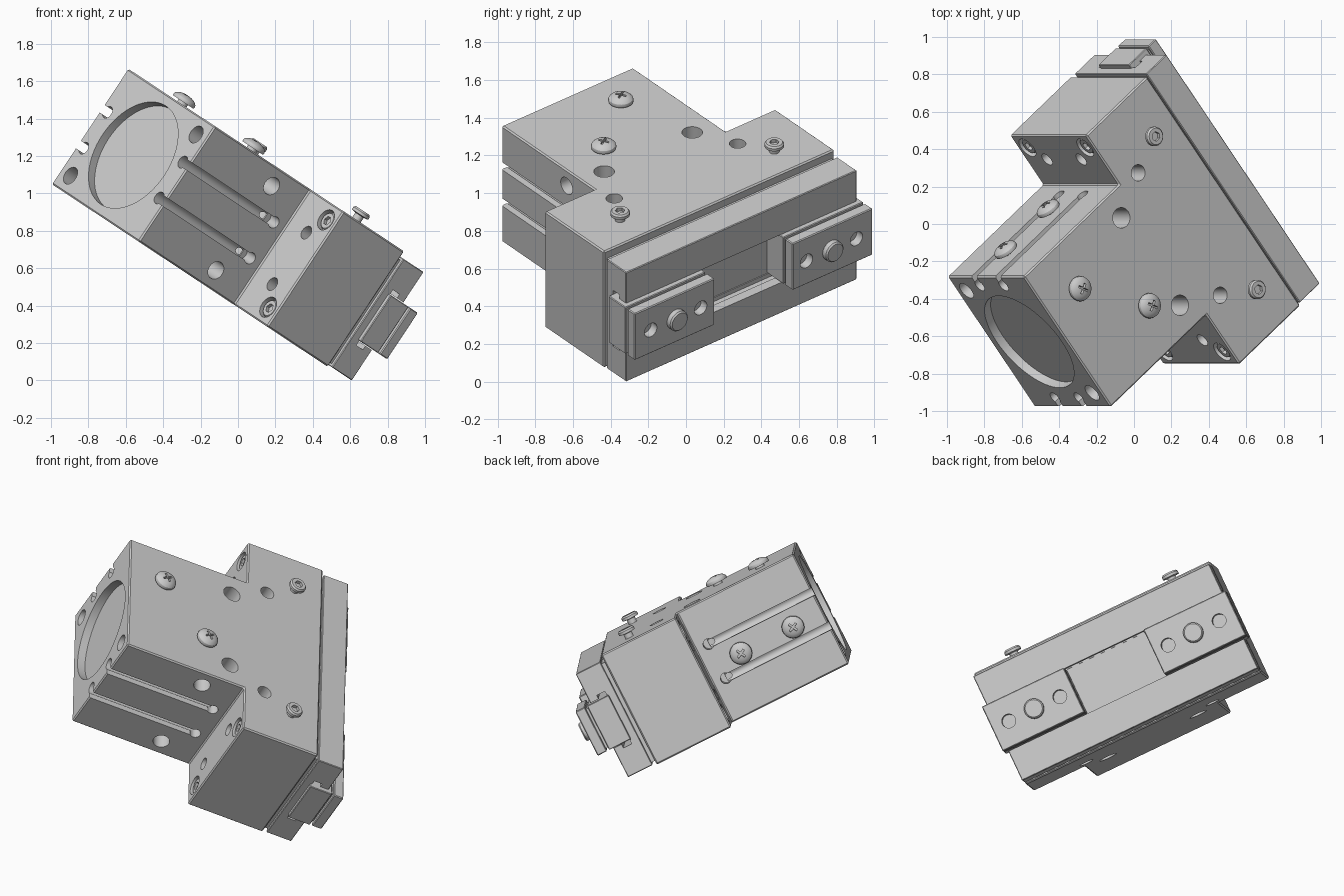
import bpy, bmesh, math
from mathutils import Matrix, Vector

if "Cube" in bpy.data.objects:
    bpy.data.objects.remove(bpy.data.objects["Cube"])

# Placement: local x = body axis (bore end to jaws), y = jaw travel, z = top face normal
a, b = math.radians(33.5), math.radians(38.8)
P = Vector((math.cos(a), 0, -math.sin(a)))
Y = Vector((0, 1, 0))
U = P * math.cos(b) + Y * math.sin(b)
V = -P * math.sin(b) + Y * math.cos(b)
W = U.cross(V)
PLACE = Matrix.Translation((-0.56, -0.63, 1.205)) @ Matrix((U, V, W)).transposed().to_4x4()

steel = bpy.data.materials.new("screw_steel")
steel.diffuse_color = (0.82, 0.8, 0.8, 1)
steel.use_nodes = True
steel.node_tree.nodes["Principled BSDF"].inputs["Base Color"].default_value = steel.diffuse_color
parts = []


def new_obj(name, bm):
    bmesh.ops.recalc_face_normals(bm, faces=bm.faces)
    me = bpy.data.meshes.new(name)
    bm.to_mesh(me)
    bm.free()
    ob = bpy.data.objects.new(name, me)
    bpy.context.collection.objects.link(ob)
    return ob


def bevel_edges(bm, w):
    if w:
        bmesh.ops.bevel(bm, geom=bm.edges[:], offset=w, segments=1, affect='EDGES')


def box(name, x, y, z, bev=0):
    bm = bmesh.new()
    bmesh.ops.create_cube(bm, size=1)
    for v in bm.verts:
        v.co = Vector([(r[0] + r[1]) / 2 + c * (r[1] - r[0]) for r, c in zip((x, y, z), v.co)])
    bevel_edges(bm, bev)
    return new_obj(name, bm)


def frame(pos, axis):
    return Matrix.Translation(pos) @ Vector(axis).to_track_quat('Z', 'Y').to_matrix().to_4x4()


def lathe(name, pos, axis, profile, n=32):
    # Stacked (radius, height) rings, capped at both ends
    bm = bmesh.new()
    rings = [[bm.verts.new((r * math.cos(2 * math.pi * i / n), r * math.sin(2 * math.pi * i / n), h))
              for i in range(n)] for r, h in profile]
    for p, q in zip(rings, rings[1:]):
        for i in range(n):
            bm.faces.new((p[i], p[(i + 1) % n], q[(i + 1) % n], q[i]))
    bm.faces.new(rings[0])
    bm.faces.new(rings[-1])
    bm.transform(frame(pos, axis))
    return new_obj(name, bm)


def rod(pos, axis, r, depth, n=32, name="cutter"):
    # Cylinder centred on the surface point, reaching depth each way
    return lathe(name, pos, axis, [(r, -depth), (r, depth)], n)


def cut(ob, cutters):
    for c in cutters:
        m = ob.modifiers.new("cut", 'BOOLEAN')
        m.object, m.operation, m.solver = c, 'DIFFERENCE', 'EXACT'
    bpy.context.view_layer.update()
    me = bpy.data.meshes.new_from_object(ob.evaluated_get(bpy.context.evaluated_depsgraph_get()))
    ob.modifiers.clear()
    ob.data = me
    for c in cutters:
        bpy.data.objects.remove(c)


def finish(ob, mat=None):
    if mat:
        ob.data.materials.clear()
        ob.data.materials.append(mat)
    parts.append(ob)


# Cylinder body with wide head: T-shaped profile extruded through the thickness
T, HB, HF, UF, UE = 0.37, 0.447, 0.785, 0.785, 1.287
bm = bmesh.new()
outline = [(0, -HB), (UF, -HB), (UF, -HF), (UE, -HF), (UE, HF), (UF, HF), (UF, HB), (0, HB)]
face = bm.faces.new([bm.verts.new((x, y, -T)) for x, y in outline])
ext = bmesh.ops.extrude_face_region(bm, geom=[face])
bmesh.ops.translate(bm, vec=(0, 0, 2 * T), verts=[g for g in ext['geom'] if isinstance(g, bmesh.types.BMVert)])
bmesh.ops.recalc_face_normals(bm, faces=bm.faces)
bevel_edges(bm, 0.008)
body = new_obj("body", bm)

X, Z = (1, 0, 0), (0, 0, 1)
cutters = [rod((0, 0, 0), X, 0.315, 0.05, 64)]
for s in (-1, 1):
    cutters += [rod((0, -s * 0.35, s * 0.277), X, 0.05, 0.2),          # end holes
                rod((0.55, -HB, s * 0.27), (0, 1, 0), 0.05, 0.14),     # side holes
                rod((0.685, s * 0.3, 0), Z, 0.055, 0.5),               # through holes
                rod((0.92, s * 0.42, 0), Z, 0.044, 0.5)]
    for t in (-1, 1):
        # Sensor slots with a round channel and rounded end
        y, z = s * HB, t * 0.115
        cutters += [box("cutter", (-0.1, 0.7), (y - 0.06, y + 0.06), (z - 0.024, z + 0.024)),
                    rod((0, s * 0.385, z), X, 0.035, 0.7),
                    rod((0.7, y, z), (0, 1, 0), 0.033, 0.085)]
        # Head mounting holes and counterbores
        cutters += [rod((UF, s * 0.7, t * 0.28), X, 0.06, 0.04),
                    rod((UF, s * 0.62, t * 0.165), X, 0.038, 0.18)]
cut(body, cutters)
finish(body)

# Recessed neck between head and guide rail
finish(box("neck", (UE - 0.02, 1.33), (-0.765, 0.765), (-0.345, 0.32)))

# Guide rail with a channel for the jaws
ZL, ZH = -0.165, 0.14
rail = box("guide_rail", (1.31, 1.475), (-HF, HF), (-0.36, 0.335), 0.004)
cut(rail, [box("cutter", (1.36, 1.6), (-1, 1), (ZL, ZH)),
           box("cutter", (1.365, 1.42), (-1, 1), (ZL - 0.025, ZH + 0.025))])
finish(rail)

# Two sliding jaws: foot, waist and front plate, with holes and a locating boss
for s, side in ((-1, "right"), (1, "left")):
    def span(lo, hi):
        return tuple(sorted((s * lo, s * hi)))
    finish(box("jaw_foot_" + side, (1.355, 1.5), span(0.265, 0.81), (ZL + 0.004, ZH - 0.004), 0.004))
    finish(box("jaw_waist_" + side, (1.49, 1.53), span(0.29, 0.785), (ZL + 0.02, ZH - 0.02)))
    jaw = box("jaw_plate_" + side, (1.515, 1.578), span(0.265, 0.81), (ZL + 0.004, ZH - 0.004), 0.005)
    mid = (ZL + ZH) / 2
    cut(jaw, [rod((1.578, s * y, mid), X, 0.042, 0.055) for y in (0.36, 0.7)])
    finish(jaw)
    finish(lathe("jaw_boss_" + side, (1.57, s * 0.53, mid), X, [(0.06, 0), (0.06, 0.035), (0.052, 0.043)]))


# Round-head cross-recess screws
def pan_screw(name, pos, axis):
    prof = [(0.03, -0.05), (0.03, 0.014), (0.066, 0.014), (0.068, 0.022)]
    prof += [(0.068 * math.cos(t), 0.024 + 0.033 * math.sin(t)) for t in (0.3, 0.6, 0.9, 1.2, 1.45)]
    ob = lathe(name, pos, axis, prof)
    bars = []
    for ang in (0.5, 0.5 + math.pi / 2):
        c = box("cutter", (-0.03, 0.03), (-0.006, 0.006), (0.035, 0.1))
        c.data.transform(frame(pos, axis) @ Matrix.Rotation(ang, 4, 'Z'))
        bars.append(c)
    cut(ob, bars)
    finish(ob, steel)


pan_screw("top_screw_1", (0.23, 0.18, T), Z)
pan_screw("top_screw_2", (0.52, -0.17, T), Z)
pan_screw("side_screw_1", (0.2, HB, -0.02), (0, 1, 0))
pan_screw("side_screw_2", (0.55, HB, -0.02), (0, 1, 0))


# Socket screws: raised plugs on top, sunk heads in the counterbores
def socket_screw(name, pos, axis, profile, mat):
    ob = lathe(name, pos, axis, profile)
    top = profile[-1][1]
    cut(ob, [lathe("cutter", pos, axis, [(0.026, top - 0.02), (0.026, top + 0.05)], 6)])
    finish(ob, mat)


for s in (-1, 1):
    socket_screw("top_plug", (1.1, s * 0.525, T), Z,
                 [(0.027, -0.05), (0.027, 0.03), (0.052, 0.034), (0.052, 0.05), (0.044, 0.06)], steel)
    for t in (-1, 1):
        socket_screw("head_bolt", (UF, s * 0.7, t * 0.28), (-1, 0, 0),
                     [(0.05, -0.05), (0.05, -0.018), (0.044, -0.01)], None)

# Tilt everything into place and shade
bpy.ops.object.select_all(action='DESELECT')
for ob in parts:
    ob.data.transform(PLACE)
    ob.select_set(True)
bpy.context.view_layer.objects.active = body
bpy.ops.object.shade_smooth_by_angle(angle=math.radians(30))
